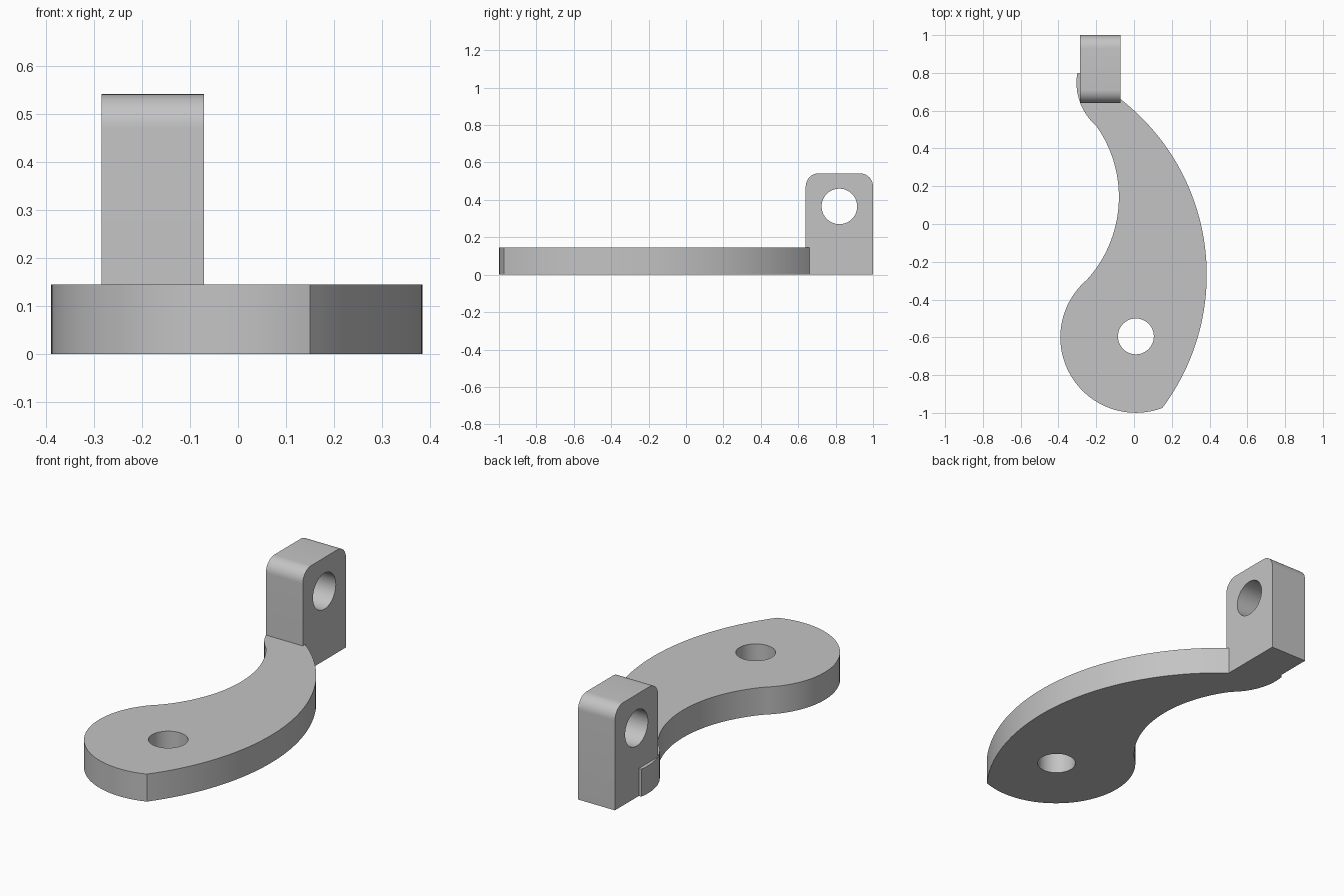
import bpy, bmesh, math
from mathutils import Matrix, Vector

cube = bpy.data.objects.get("Cube")
if cube:
    bpy.data.objects.remove(cube, do_unlink=True)

grey = bpy.data.materials.new("plain grey")
grey.use_nodes = True
grey.diffuse_color = (0.55, 0.55, 0.55, 1)
grey.node_tree.nodes["Principled BSDF"].inputs["Base Color"].default_value = grey.diffuse_color


def arc(a, mid, b, steps=32):
    """Points on the circular arc from a through mid to b."""
    a, mid, b = Vector(a), Vector(mid), Vector(b)
    u, v = mid - a, b - a
    d = 2 * u.cross(v)
    centre = a + Vector((v.y * u.length_squared - u.y * v.length_squared,
                         u.x * v.length_squared - v.x * u.length_squared)) / d
    start, end = a - centre, b - centre
    sweep = math.atan2(start.cross(end), start.dot(end))
    if sweep * d < 0:
        sweep += math.copysign(math.tau, d)
    return [centre + Matrix.Rotation(sweep * i / steps, 2) @ start for i in range(steps + 1)]


def circle(x, y, r, steps=48):
    return [Vector((x + r * math.cos(math.tau * i / steps),
                    y + r * math.sin(math.tau * i / steps))) for i in range(steps)]


def rounded_corner(x, y, r, start, steps=10):
    angles = [math.radians(start + 90 * i / steps) for i in range(steps + 1)]
    return [Vector((x + r * math.cos(t), y + r * math.sin(t))) for t in angles]


def extruded(name, loops, depth, matrix):
    """Solid with an outline and holes, centred on its profile plane."""
    curve = bpy.data.curves.new(name + " profile", "CURVE")
    curve.dimensions = "2D"
    curve.fill_mode = "BOTH"
    curve.extrude = depth / 2
    for loop in loops:
        spline = curve.splines.new("POLY")
        spline.points.add(len(loop) - 1)
        for point, co in zip(spline.points, loop):
            point.co = (co[0], co[1], 0, 1)
        spline.use_cyclic_u = True
    helper = bpy.data.objects.new(name + " helper", curve)
    bpy.context.collection.objects.link(helper)
    bpy.context.view_layer.update()
    evaluated = helper.evaluated_get(bpy.context.evaluated_depsgraph_get())
    mesh = bpy.data.meshes.new_from_object(evaluated)
    bpy.data.objects.remove(helper, do_unlink=True)

    bm = bmesh.new()
    bm.from_mesh(mesh)
    bmesh.ops.remove_doubles(bm, verts=bm.verts, dist=0.0001)
    bmesh.ops.transform(bm, matrix=matrix, verts=bm.verts)
    bmesh.ops.recalc_face_normals(bm, faces=bm.faces)
    bm.to_mesh(mesh)
    bm.free()
    mesh.name = name
    mesh.materials.clear()
    mesh.materials.append(grey)
    obj = bpy.data.objects.new(name, mesh)
    bpy.context.collection.objects.link(obj)
    bpy.ops.object.select_all(action="DESELECT")
    obj.select_set(True)
    bpy.context.view_layer.objects.active = obj
    bpy.ops.object.shade_smooth_by_angle(angle=math.radians(30))
    return obj


# Curved arm: round pivot end, concave inner edge, hooked tip, long outer edge
thickness = 0.145
tip, outer_end, heel = (-0.2, 0.52), (-0.07, 0.66), (0.15, -0.974)
waist = (-0.25, -0.296)
outline = arc(heel, (-0.39, -0.6), waist, 48)
outline += arc(waist, (-0.08, 0.14), tip)[1:]
outline += arc(tip, (-0.276, 0.62), (-0.3, 0.8), 16)[1:]
outline += [Vector((-0.28, 0.8)), Vector((-0.28, 0.65)), Vector((-0.075, 0.65))]
outline += arc(outer_end, (0.385, -0.27), heel, 48)[:-1]
extruded("curved_arm", [outline, circle(0.01, -0.595, 0.095)], thickness,
         Matrix.Translation((0, 0, thickness / 2)))

# Upright lug: profile in the y-z plane, extruded along x
front, back, height, radius = 0.64, 1.0, 0.542, 0.07
lug = [Vector((front, 0)), Vector((back, 0))]
lug += rounded_corner(back - radius, height - radius, radius, 0)
lug += rounded_corner(front + radius, height - radius, radius, 90)
to_side = Matrix(((0, 0, 1, -0.178), (1, 0, 0, 0), (0, 1, 0, 0), (0, 0, 0, 1)))
extruded("upright_lug", [lug, circle(0.82, 0.365, 0.095)], 0.215, to_side)
